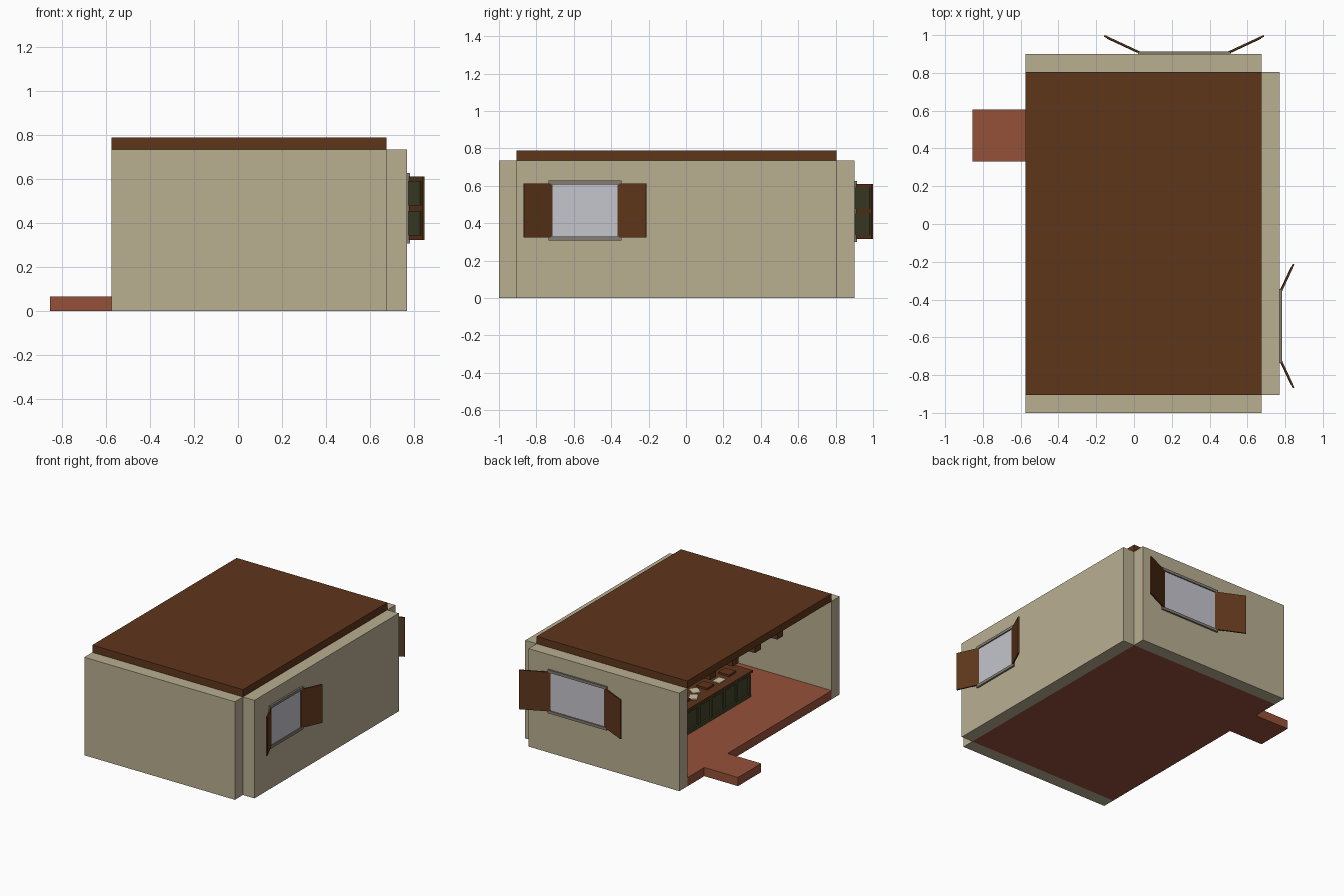
import bpy, bmesh, math
from mathutils import Matrix

old = bpy.data.objects.get("Cube")
if old:
    bpy.data.objects.remove(old, do_unlink=True)


def material(name, r, g, b):
    """Flat material from display values, stored as linear."""
    col = [(c / 255) ** 2.2 for c in (r, g, b)] + [1]
    m = bpy.data.materials.new(name)
    m.use_nodes = True
    m.diffuse_color = col
    m.node_tree.nodes["Principled BSDF"].inputs["Base Color"].default_value = col
    return m


plaster = material("plaster", 184, 173, 144)
wood = material("dark_wood", 95, 57, 33)
clay = material("red_clay", 148, 82, 60)
green = material("olive_paint", 68, 70, 45)
stone = material("grey_stone", 132, 126, 114)
glass = material("pale_glass", 195, 195, 204)
paper = material("paper", 205, 195, 165)


def box(name, mat, x, y, z, frame=Matrix()):
    """Box from (min, max) ranges, optionally placed in a local frame."""
    bm = bmesh.new()
    size = [r[1] - r[0] for r in (x, y, z)]
    mid = [(r[1] + r[0]) / 2 for r in (x, y, z)]
    place = frame @ Matrix.Translation(mid) @ Matrix.Diagonal((*size, 1))
    bmesh.ops.create_cube(bm, size=1, matrix=place)
    mesh = bpy.data.meshes.new(name)
    bm.to_mesh(mesh)
    bm.free()
    mesh.materials.append(mat)
    ob = bpy.data.objects.new(name, mesh)
    bpy.context.collection.objects.link(ob)
    return ob


# Room shell, open on one side
X0, X1, Y0, Y1, TOP, T = -0.575, 0.675, -0.905, 0.805, 0.735, 0.095
box("floor", clay, (X0, X1), (Y0, Y1), (0, 0.065))
box("door_step", clay, (-0.855, X0), (0.33, 0.605), (0, 0.065))
box("front_wall", plaster, (X0, X1), (Y0 - T, Y0), (0, TOP))
box("back_wall", plaster, (X0, X1), (Y1, Y1 + T), (0, TOP))
box("left_wall", plaster, (X1, X1 + T), (Y0, Y1), (0, TOP))
box("roof", wood, (X0, X1), (Y0, Y1), (TOP, 0.79))

# Ceiling beams
for i in range(4):
    y = -0.31 + i * 0.265
    box(f"ceiling_beam_{i}", wood, (X0 + 0.01, X1), (y - 0.035, y + 0.035), (0.685, TOP))


def window(name, x, y, z, half, tall, turn):
    """Framed pane with two open shutters; local +x points out of the wall."""
    f = Matrix.Translation((x, y, z)) @ Matrix.Rotation(turn, 4, "Z")
    b = 0.02
    box(name + "_pane", glass, (-T - 0.003, 0.004), (-half + b, half - b), (-tall + b, tall - b), f)
    for s in (-1, 1):
        rail = sorted((s * tall, s * (tall - b)))
        post = sorted((s * half, s * (half - b)))
        box(name + "_rail", stone, (-T - 0.008, 0.013), (-half, half), rail, f)
        box(name + "_post", stone, (-T - 0.008, 0.008), post, (-tall + b, tall - b), f)
        # Shutter, painted on the side turned to the wall
        hinge = f @ Matrix.Translation((0.004, s * (half - b), 0))
        hinge = hinge @ Matrix.Rotation(-s * math.radians(25), 4, "Z")
        length, h = half - 0.027, tall - 0.016
        box(name + "_shutter", wood, (-0.005, 0.005), sorted((0, s * length)), (-h, h), hinge)
        for low, high in ((-h + b, -0.012), (0.012, h - b)):
            box(name + "_shutter_panel", green, (-0.008, -0.004),
                sorted((s * b, s * (length - b))), (low, high), hinge)


window("left_window", X1 + T, -0.54, 0.468, 0.195, 0.16, 0)
window("back_window", 0.265, Y1 + T, 0.463, 0.245, 0.163, math.pi / 2)

# Counter with framed panels
CX0, CX1, CY0, CY1 = -0.17, 0.02, -0.5, 0.4
box("counter_body", green, (CX0, CX1), (CY0, CY1), (0.065, 0.245))
box("counter_plinth", green, (CX0 - 0.012, CX1 + 0.012), (CY0 - 0.012, CY1 + 0.012), (0.065, 0.09))
box("counter_top", wood, (CX0 - 0.02, CX1 + 0.02), (CY0 - 0.02, CY1 + 0.02), (0.245, 0.262))
box("counter_upper_trim", green, (CX0 - 0.01, CX1 + 0.01), (CY0 - 0.01, CY1 + 0.01), (0.225, 0.245))
panels = 6
step = (CY1 - CY0) / panels
for i in range(panels + 1):
    y = CY0 + i * step
    for side in (CX0, CX1):
        box("counter_stile", green, (side - 0.01, side + 0.01), (y - 0.012, y + 0.012), (0.09, 0.225))

# Things on the counter
for i, (x, y) in enumerate(((-0.1, -0.25), (-0.11, 0.07), (-0.06, -0.02), (-0.08, 0.25))):
    spin = Matrix.Translation((x, y, 0.262)) @ Matrix.Rotation(i * 0.5, 4, "Z")
    box(f"paper_{i}", paper, (-0.03, 0.03), (-0.04, 0.04), (0, 0.006), spin)
for y in (-0.38, -0.12, 0.16):
    box("serving_board", wood, (-0.12, -0.03), (y - 0.04, y + 0.04), (0.262, 0.276))
